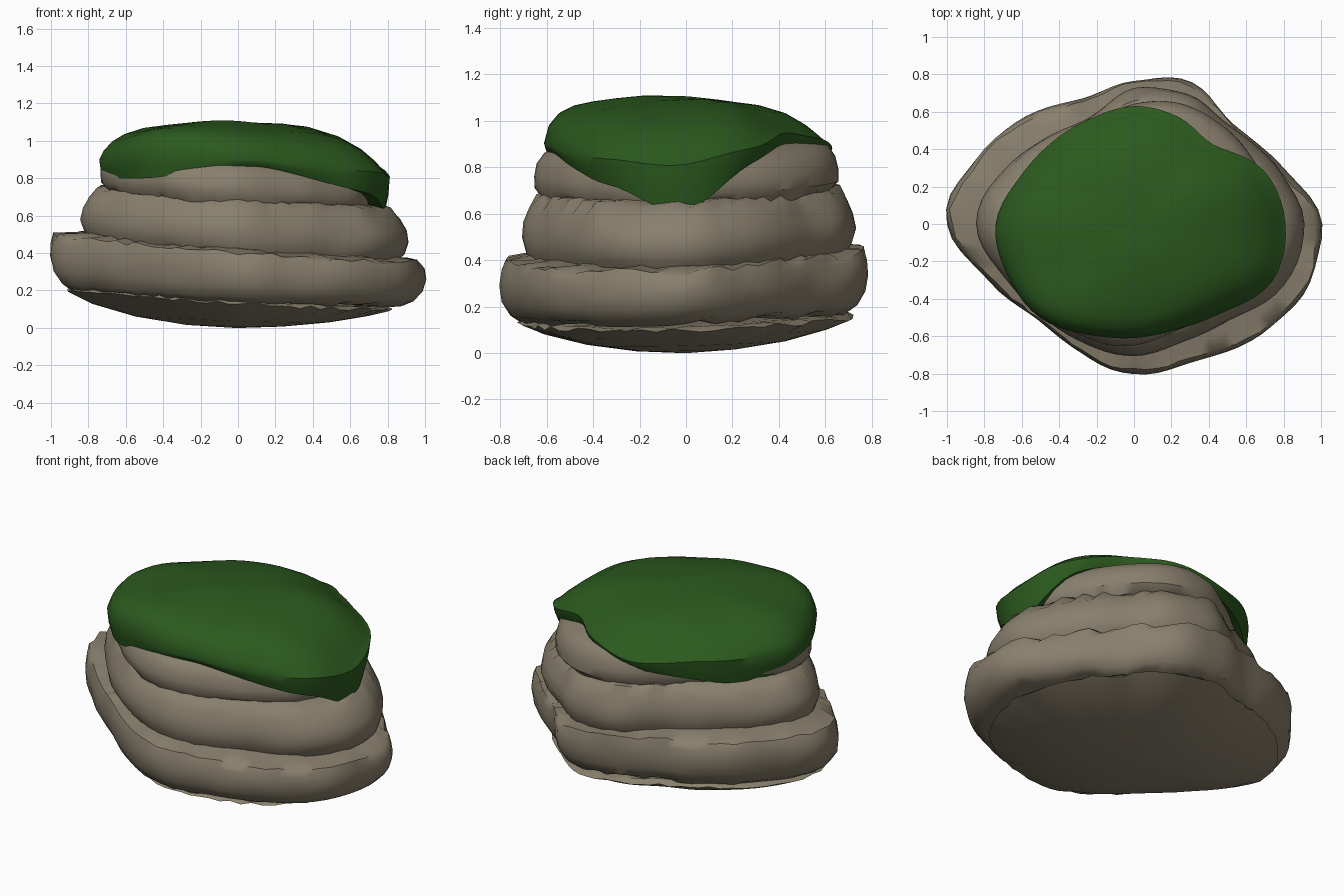
import bpy
import math
import random
from mathutils import Vector, noise

random.seed(4)
SEGMENTS = 80

cube = bpy.data.objects.get("Cube")
if cube:
    bpy.data.objects.remove(cube, do_unlink=True)


def make_material(name, colour):
    mat = bpy.data.materials.new(name)
    mat.use_nodes = True
    mat.diffuse_color = colour
    shader = next(n for n in mat.node_tree.nodes if n.type == "BSDF_PRINCIPLED")
    shader.inputs["Base Color"].default_value = colour
    shader.inputs["Roughness"].default_value = 0.9
    return mat


stone = make_material("warm grey stone", (0.25, 0.215, 0.153, 1))
moss = make_material("moss green", (0.024, 0.1, 0.013, 1))


def sample(values, angle):
    """Smooth cyclic interpolation of values (in hundredths) around the circle."""
    count = len(values)
    t = angle / math.tau * count
    i = int(t)
    t -= i
    a, b, c, d = (values[(i + k) % count] / 100 for k in (-1, 0, 1, 2))
    return b + t / 2 * (c - a + t * (2 * a - 5 * b + 4 * c - d + t * (3 * (b - c) + d - a)))


def loft(name, rings, material):
    """Join closed rings of points into one capped solid."""
    points = [p for ring in rings for p in ring]
    n = SEGMENTS
    faces = [tuple(reversed(range(n)))]
    for r in range(len(rings) - 1):
        for i in range(n):
            j = (i + 1) % n
            faces.append((r * n + i, r * n + j, r * n + n + j, r * n + n + i))
    faces.append(tuple(range(len(points) - n, len(points))))
    mesh = bpy.data.meshes.new(name)
    mesh.from_pydata(points, [], faces)
    mesh.materials.append(material)
    obj = bpy.data.objects.new(name, mesh)
    bpy.context.collection.objects.link(obj)
    bpy.ops.object.select_all(action="DESELECT")
    obj.select_set(True)
    bpy.context.view_layer.objects.active = obj
    bpy.ops.object.shade_smooth_by_angle(angle=math.radians(40))


def stone_layer(name, outline, profile, tilt_low, tilt_high, tilt_y):
    """Profile rows are (scale, height, jaggedness); the x tilt changes upwards."""
    rings = []
    for row, (scale, height, jag) in enumerate(profile):
        tilt_x = tilt_low + (tilt_high - tilt_low) * row / (len(profile) - 1)
        ring = []
        for i in range(SEGMENTS):
            angle = math.tau * i / SEGMENTS
            r = sample(outline, angle) * scale
            x, y = r * math.cos(angle), r * math.sin(angle)
            bump = noise.noise(Vector((x * 4, y * 4, height * 5)))
            chip = random.uniform(-jag, jag)
            grow = 1 + 0.02 * bump + chip * 0.6
            z = height + tilt_x * x + tilt_y * y + chip
            ring.append((x * grow, y * grow, z))
        rings.append(ring)
    loft(name, rings, stone)


# Outlines: radius every sixteenth of a turn, counter-clockwise from +x
foot = (82, 76, 71, 74, 71, 67, 74, 84, 91, 75, 66, 67, 72, 72, 78, 82)
wide = (100, 84, 76, 82, 77, 73, 81, 92, 100, 82, 73, 75, 80, 80, 88, 98)
middle = (91, 82, 73, 75, 72, 62, 66, 75, 84, 75, 69, 69, 71, 69, 73, 86)
narrow = (74, 73, 71, 69, 64, 57, 56, 64, 73, 71, 66, 66, 65, 62, 64, 71)

# Shallow bowl underneath
stone_layer("stone_base", foot, [
    (0.02, 0, 0), (0.3, 0.012, 0), (0.6, 0.045, 0), (0.85, 0.095, 0),
    (1, 0.145, 0.01), (0.96, 0.165, 0.006), (0.7, 0.17, 0)], 0, -0.085, 0.02)

# Widest bulging slab
stone_layer("lower_slab", wide, [
    (0.6, 0.16, 0), (0.88, 0.162, 0.016), (0.94, 0.19, 0), (0.985, 0.25, 0),
    (1, 0.32, 0), (0.995, 0.385, 0), (0.975, 0.425, 0.016), (0.88, 0.44, 0.01),
    (0.7, 0.46, 0)], -0.035, -0.085, 0.035)

# Middle bulging slab
stone_layer("middle_slab", middle, [
    (0.7, 0.38, 0), (0.93, 0.405, 0.02), (0.975, 0.455, 0), (1, 0.52, 0),
    (0.985, 0.585, 0), (0.95, 0.645, 0), (0.905, 0.695, 0.018),
    (0.85, 0.71, 0.008), (0.6, 0.73, 0)], -0.065, -0.075, 0.03)

# Top slab tucked beneath the moss
stone_layer("upper_slab", narrow, [
    (0.7, 0.66, 0), (0.95, 0.685, 0.016), (1, 0.73, 0), (1, 0.78, 0),
    (0.98, 0.835, 0), (0.93, 0.88, 0), (0.8, 0.92, 0), (0.4, 0.93, 0),
    (0.05, 0.94, 0)], -0.07, -0.07, 0.035)

# Moss cap with a hanging lobe on +x and a notch behind it
cap = (81, 75, 60, 62, 63, 61, 62, 66, 74, 73, 71, 64, 61, 61, 67, 80)
rim = (62, 81, 89, 88, 84, 80, 77, 75, 78, 80, 79, 82, 86, 84, 78, 71)
shoulder = (82, 88, 95, 93, 88, 88, 90, 90, 90, 91, 93, 93, 90, 88, 86, 83)
dome = [(1, 0), (0.97, 0.18), (0.91, 0.42), (0.82, 0.62), (0.68, 0.8),
        (0.5, 0.92), (0.3, 0.98), (0.12, 1), (0.02, 1)]


def cap_ring(scale, height_at):
    ring = []
    for i in range(SEGMENTS):
        angle = math.tau * i / SEGMENTS
        r = sample(cap, angle) * scale
        x, y = r * math.cos(angle), r * math.sin(angle)
        bump = noise.noise(Vector((x * 3, y * 3, 2)))
        ring.append((x, y, height_at(angle) + 0.02 * bump))
    return ring


def dome_height(angle, rise):
    """Full on the front left, sloping more gently on the back right."""
    low = sample(shoulder, angle)
    return low + (1.1 - low) * rise ** (1.25 + 0.7 * math.cos(angle - math.pi / 3))


rings = [cap_ring(0.85, lambda a: sample(rim, a) + 0.02),
         cap_ring(0.965, lambda a: sample(rim, a)),
         cap_ring(0.99, lambda a: (sample(rim, a) + sample(shoulder, a)) / 2)]
for scale, rise in dome:
    rings.append(cap_ring(scale, lambda a: dome_height(a, rise)))
loft("moss_cap", rings, moss)
